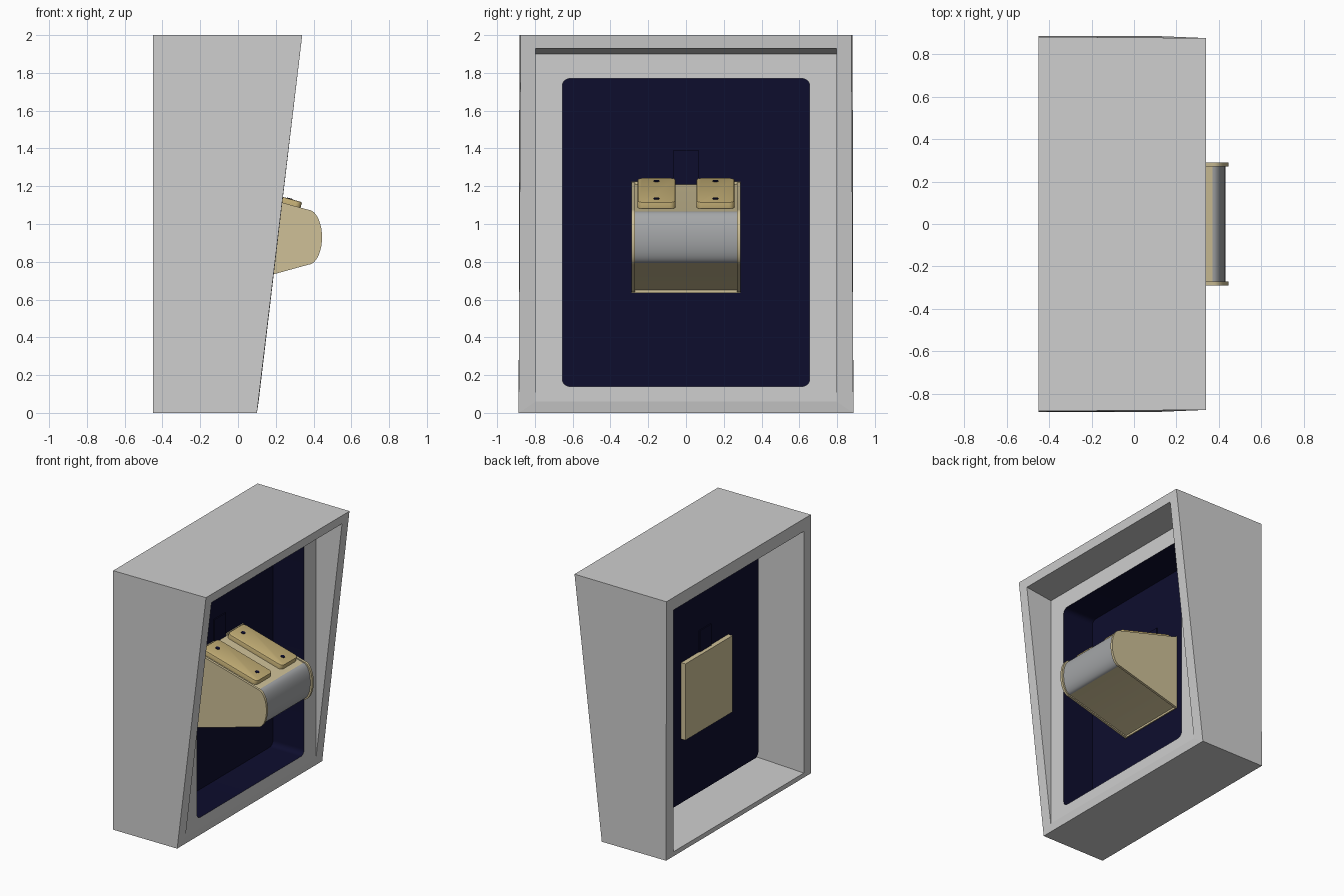
import bpy, bmesh, math
from mathutils import Vector, Matrix

if "Cube" in bpy.data.objects:
    bpy.data.objects.remove(bpy.data.objects["Cube"])


def mat(name, rgb):
    m = bpy.data.materials.new(name)
    m.diffuse_color = (*rgb, 1)
    m.use_nodes = True
    m.node_tree.nodes["Principled BSDF"].inputs["Base Color"].default_value = m.diffuse_color
    return m


GREY = mat("light_grey", (0.62, 0.62, 0.62))
NAVY = mat("navy", (0.004, 0.004, 0.027))
CREAM = mat("cream", (0.62, 0.53, 0.31))
GOLD = mat("dark_cream", (0.58, 0.45, 0.19))
STEEL = mat("steel_grey", (0.37, 0.38, 0.39))


def finish(name, bm, *mats, smooth=True):
    bmesh.ops.recalc_face_normals(bm, faces=bm.faces[:])
    me = bpy.data.meshes.new(name)
    bm.to_mesh(me)
    bm.free()
    ob = bpy.data.objects.new(name, me)
    bpy.context.collection.objects.link(ob)
    for m in mats:
        me.materials.append(m)
    if smooth:
        bpy.ops.object.select_all(action='DESELECT')
        ob.select_set(True)
        bpy.context.view_layer.objects.active = ob
        bpy.ops.object.shade_smooth_by_angle(angle=math.radians(30))
    return ob


def rounded_rect(a0, a1, b0, b1, r, n=6):
    pts = []
    for k, (a, b) in enumerate([(a1 - r, b1 - r), (a0 + r, b1 - r),
                                (a0 + r, b0 + r), (a1 - r, b0 + r)]):
        for i in range(n + 1):
            t = (k + i / n) * math.pi / 2
            pts.append((a + r * math.cos(t), b + r * math.sin(t)))
    return pts


def prism(pts, vec):
    """Solid from a closed outline moved along vec."""
    bm = bmesh.new()
    f = bm.faces.new([bm.verts.new(p) for p in pts])
    res = bmesh.ops.extrude_face_region(bm, geom=[f], use_keep_orig=True)
    vs = [g for g in res["geom"] if isinstance(g, bmesh.types.BMVert)]
    bmesh.ops.translate(bm, verts=vs, vec=vec)
    return bm


def box(x0, x1, y0, y1, z0, z1):
    return prism([(x0, y0, z0), (x1, y0, z0), (x1, y1, z0), (x0, y1, z0)], (0, 0, z1 - z0))


# Housing: a tapered tube with a slanted front rim, open at the back
PANEL_X = 0.107
front_x = lambda z: 0.10 + 0.12 * z
bm = bmesh.new()


def ring(xb, xt, z0, z1, w0, w1):
    return [bm.verts.new(p) for p in ((xb, -w0, z0), (xb, w0, z0), (xt, w1, z1), (xt, -w1, z1))]


rings = [ring(-0.45, -0.45, 0, 2, 0.886, 0.882),
         ring(0.10, 0.34, 0, 2, 0.886, 0.876),
         ring(front_x(0.06) + 0.002, front_x(1.93), 0.06, 1.93, 0.797, 0.797),
         ring(PANEL_X, PANEL_X, 0.058, 1.90, 0.797, 0.797),
         ring(-0.45, -0.45, 0.035, 1.903, 0.797, 0.797)]
for i in range(5):
    a, b = rings[i], rings[(i + 1) % 5]
    for k in range(4):
        j = (k + 1) % 4
        bm.faces.new((a[k], a[j], b[j], b[k]))
finish("housing", bm, GREY, smooth=False)

# Face panel with a rounded opening
opening = rounded_rect(-0.655, 0.655, 0.14, 1.77, 0.04)
bm = bmesh.new()
edges = []
for loop in (opening, [(-0.8, 0.05), (0.8, 0.05), (0.8, 1.905), (-0.8, 1.905)]):
    vs = [bm.verts.new((PANEL_X, y, z)) for y, z in loop]
    edges += [bm.edges.new((vs[i], vs[i - 1])) for i in range(len(vs))]
bmesh.ops.triangle_fill(bm, edges=edges, use_beauty=True, normal=(1, 0, 0))
finish("face_panel", bm, GREY, smooth=False)

# Navy recess: open tray behind the opening
BACK_X = -0.16
bm = bmesh.new()
a = [bm.verts.new((PANEL_X, y, z)) for y, z in opening]
b = [bm.verts.new((BACK_X, y, z)) for y, z in opening]
for i in range(len(a)):
    bm.faces.new((a[i - 1], a[i], b[i], b[i - 1]))
bm.faces.new(b)
finish("recess_tray", bm, NAVY)

# Small navy tab on the tray's back wall
finish("recess_tab", box(BACK_X - 0.008, BACK_X + 0.008, -0.07, 0.07, 0.95, 1.39), NAVY, smooth=False)

# Mounting plate behind the tray
finish("mounting_plate", box(-0.197, -0.152, -0.288, 0.288, 0.635, 1.225), CREAM, smooth=False)


# Wedge outline with a rounded nose, seen from the side
def wedge(rx, rz, z_low, z_high, y):
    pts = [(-0.158, y, z_high), (-0.158, y, z_low)]
    for i in range(21):
        t = -math.pi / 2 + math.pi * i / 20
        pts.append((0.37 + rx * math.cos(t), y, 0.93 + rz * math.sin(t)))
    return pts


# Central body, with a steel nose
bm = prism(wedge(0.06, 0.137, 0.648, 1.211, -0.275), (0, 0.55, 0))
for f in bm.faces:
    if f.calc_center_median().x > 0.365 and len(f.verts) == 4:
        f.material_index = 1
finish("wedge_body", bm, CREAM, STEEL)

# Side plates
for s, side in ((-1, "front"), (1, "rear")):
    bm = prism(wedge(0.075, 0.146, 0.638, 1.221, s * 0.27), (0, s * 0.019, 0))
    finish("side_plate_" + side, bm, CREAM)

# Straps along the sloping top, each with two dark screw recesses
tilt = Matrix.Translation((0.105, 0, 1.18)) @ Matrix.Rotation(math.atan(0.275), 4, 'Y')
for s, side in ((-1, "front"), (1, "rear")):
    y = s * 0.156
    bm = prism([(p, q, -0.036) for p, q in rounded_rect(-0.243, 0.243, y - 0.1, y + 0.1, 0.03)],
               (0, 0, 0.036))
    top = [e for e in bm.edges if all(v.co.z > -0.001 for v in e.verts)]
    bmesh.ops.bevel(bm, geom=top, offset=0.006, segments=2, affect='EDGES', profile=0.5)
    bm.transform(tilt)
    finish("strap_" + side, bm, GOLD)
    for n, x in enumerate((-0.175, 0.175)):
        bm = bmesh.new()
        bmesh.ops.create_cone(bm, cap_ends=True, segments=12, radius1=0.016, radius2=0.016,
                              depth=0.006, matrix=tilt @ Matrix.Translation((x, y, 0)))
        finish(f"screw_{side}_{n + 1}", bm, NAVY, smooth=False)
